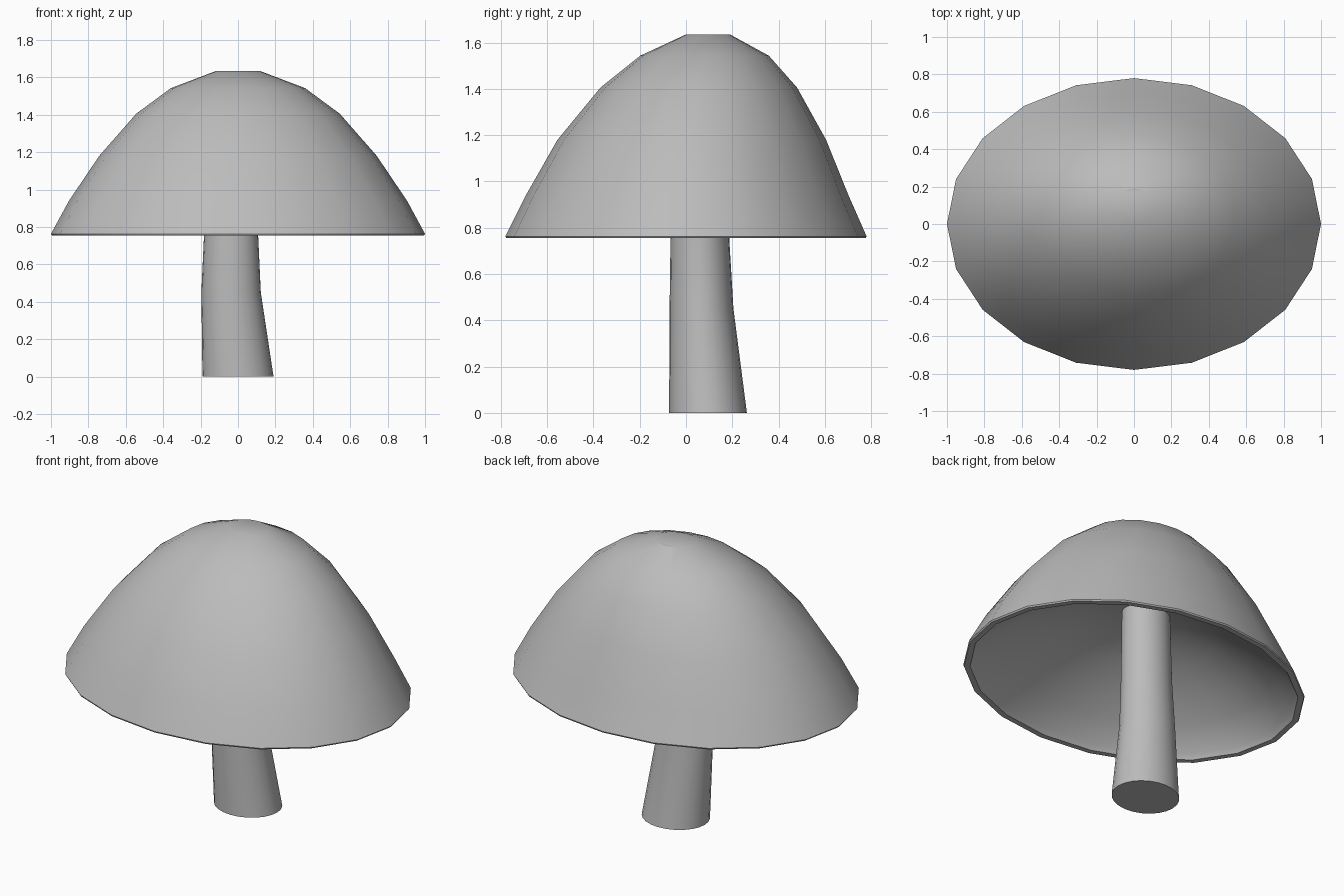
import bpy, bmesh, math

cube = bpy.data.objects.get("Cube")
if cube:
    bpy.data.objects.remove(cube, do_unlink=True)

GREY = (0.5, 0.5, 0.5, 1.0)
mat = bpy.data.materials.new("plain grey")
mat.use_nodes = True
mat.diffuse_color = GREY
mat.node_tree.nodes["Principled BSDF"].inputs["Base Color"].default_value = GREY


def loft(name, rings, sides):
    """Join elliptical rings (z, cx, cy, rx, ry) and close both ends."""
    bm = bmesh.new()
    loops = []
    for z, cx, cy, rx, ry in rings:
        angles = [2 * math.pi * i / sides for i in range(sides)]
        loops.append([bm.verts.new((cx + rx * math.cos(a), cy + ry * math.sin(a), z))
                      for a in angles])
    for low, high in zip(loops, loops[1:]):
        for i in range(sides):
            j = (i + 1) % sides
            bm.faces.new((low[i], low[j], high[j], high[i]))
    bm.faces.new(loops[0])
    bm.faces.new(loops[-1])
    bmesh.ops.recalc_face_normals(bm, faces=bm.faces)
    mesh = bpy.data.meshes.new(name)
    bm.to_mesh(mesh)
    bm.free()
    mesh.materials.append(mat)
    obj = bpy.data.objects.new(name, mesh)
    bpy.context.collection.objects.link(obj)
    bpy.ops.object.select_all(action="DESELECT")
    obj.select_set(True)
    bpy.context.view_layer.objects.active = obj
    bpy.ops.object.shade_smooth_by_angle(angle=math.radians(26))
    return obj


# Mushroom cap: lopsided dome, narrow lip and a shallow domed underside
outer = [
    (0.763, 0, 0, 1.0, 0.78),
    (0.94, 0, 0.005, 0.904, 0.697),
    (1.18, 0, 0.025, 0.742, 0.58),
    (1.405, 0, 0.055, 0.545, 0.425),
    (1.543, 0, 0.08, 0.358, 0.278),
    (1.635, 0, 0.095, 0.115, 0.095),
]
rim = [
    (0.785, 0, 0, 0.945, 0.728),
    (0.755, 0, 0, 0.963, 0.745),
    (0.755, 0, 0, 0.995, 0.777),
]
inner = [(0.785 + 0.37 * (1 - k * k), 0, 0.05 * (1 - k), 0.945 * k, 0.728 * k)
         for k in (0.1, 0.3, 0.5, 0.7, 0.85)]
loft("mushroom_cap", inner + rim + outer, 20)

# Stem: slightly bent, flared at the foot, reaching up inside the cap
loft("stem", [
    (0.0, 0, 0.095, 0.19, 0.168),
    (0.45, -0.037, 0.067, 0.159, 0.138),
    (0.75, -0.037, 0.06, 0.145, 0.127),
    (1.18, -0.025, 0.07, 0.137, 0.118),
], 24)
